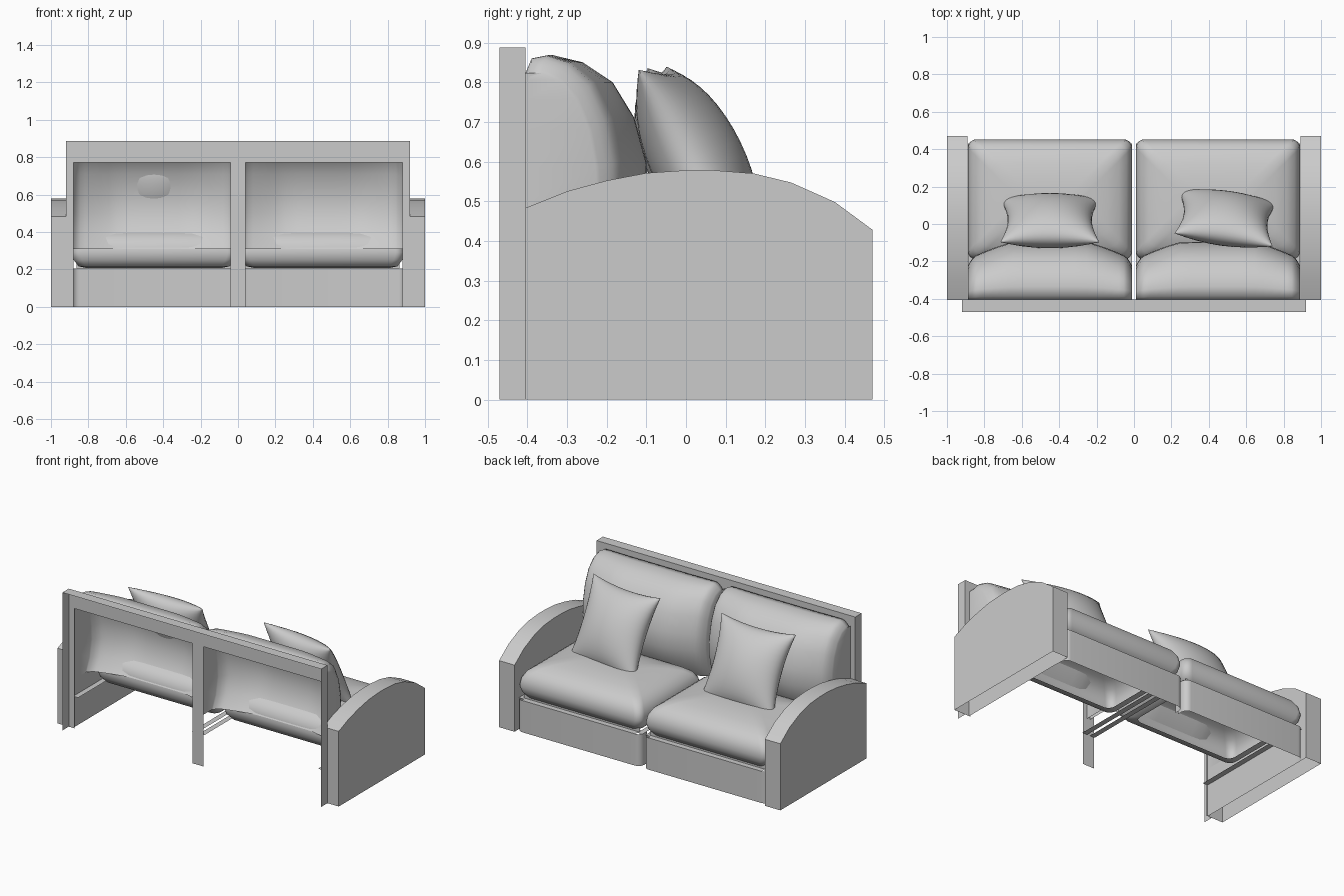
import bpy, bmesh, math
from mathutils import Matrix, Vector

if "Cube" in bpy.data.objects:
    bpy.data.objects.remove(bpy.data.objects["Cube"])

grey = bpy.data.materials.new("sofa grey")
grey.diffuse_color = (0.6, 0.6, 0.6, 1)
grey.use_nodes = True
grey.node_tree.nodes["Principled BSDF"].inputs["Base Color"].default_value = grey.diffuse_color


def make(name, verts, faces, smooth=None):
    """Mesh object with clean normals and optional smooth shading."""
    bm = bmesh.new()
    vs = [bm.verts.new(v) for v in verts]
    for f in faces:
        bm.faces.new([vs[i] for i in f])
    bmesh.ops.remove_doubles(bm, verts=bm.verts, dist=1e-5)
    bmesh.ops.recalc_face_normals(bm, faces=bm.faces)
    me = bpy.data.meshes.new(name)
    bm.to_mesh(me)
    bm.free()
    me.materials.append(grey)
    ob = bpy.data.objects.new(name, me)
    bpy.context.collection.objects.link(ob)
    if smooth:
        bpy.ops.object.select_all(action='DESELECT')
        bpy.context.view_layer.objects.active = ob
        ob.select_set(True)
        bpy.ops.object.shade_smooth_by_angle(angle=math.radians(smooth))
    return ob


def sheet(name, x0, x1, y0, y1, z0, z1):
    """Axis-aligned single-sided panel: one of the three spans is zero."""
    if x0 == x1:
        v = [(x0, y0, z0), (x0, y1, z0), (x0, y1, z1), (x0, y0, z1)]
    else:
        v = [(x0, y0, z0), (x1, y0, z0), (x1, y1, z1), (x0, y1, z1)]
    return make(name, v, [(0, 1, 2, 3)])


def grid(name, rows, smooth):
    """Skin equal-length rows of points."""
    n = len(rows[0])
    f = [(k * n + i, k * n + i + 1, (k + 1) * n + i + 1, (k + 1) * n + i)
         for k in range(len(rows) - 1) for i in range(n - 1)]
    return make(name, [p for r in rows for p in r], f, smooth)


def ring(a0, a1, b0, b1, r, n=6):
    """Rounded rectangle as a list of 2D points."""
    pts = []
    corners = [(a1 - r, b1 - r), (a0 + r, b1 - r), (a0 + r, b0 + r), (a1 - r, b0 + r)]
    for k, (ca, cb) in enumerate(corners):
        for i in range(n + 1):
            t = math.pi / 2 * (k + i / n)
            pts.append((ca + r * math.cos(t), cb + r * math.sin(t)))
    return pts


def loft(name, rings, smooth):
    """Skin rings, leaving the first open and capping the last."""
    n = len(rings[0])
    verts = [p for r in rings for p in r]
    faces = [(k * n + i, k * n + (i + 1) % n, (k + 1) * n + (i + 1) % n, (k + 1) * n + i)
             for k in range(len(rings) - 1) for i in range(n)]
    faces.append(tuple((len(rings) - 1) * n + i for i in range(n)))
    return make(name, verts, faces, smooth)


# arms: arched side profile, extruded, open underneath
arm = [(-.405, 0), (-.405, .483), (-.3, .525), (-.2, .552), (-.1, .571), (0, .578), (.07, .578),
       (.17, .57), (.265, .547), (.375, .498), (.47, .428), (.47, 0)]
for side, s in (("left", -1), ("right", 1)):
    n = len(arm)
    v = [(s * x, y, z) for x in (.89, 1) for y, z in arm]
    f = [tuple(range(n)), tuple(range(n, 2 * n))]
    f += [(i, i + 1, i + 1 + n, i + n) for i in range(n - 1)]
    make(side + "_arm", v, f, 25)

# back frame: a thin front sheet with two openings, with a returned top and sides
sheet("back_top_rail", -.92, .92, -.405, -.405, .77, .887)
sheet("back_top_edge", -.92, .92, -.47, -.405, .887, .887)
sheet("back_centre_post", -.04, .04, -.405, -.405, 0, .77)
for side, s in (("left", -1), ("right", 1)):
    sheet("back_post_" + side, s * .92, s * .88, -.405, -.405, 0, .77)
    sheet("back_side_edge_" + side, s * .92, s * .92, -.47, -.405, 0, .887)

# cushion profiles: seat (inset, z); back (y, z) through its middle
seat = [(.085, .206), (.035, .216), (.01, .25), (0, .29), (.008, .335), (.03, .372),
        (.07, .4), (.13, .42), (.2, .433), (.28, .44)]
back = [(-.405, .822), (-.385, .86), (-.335, .868), (-.26, .85), (-.185, .8), (-.13, .71),
        (-.1, .6), (-.095, .5), (-.13, .39), (-.19, .31)]
columns = [0, .15, .3, .45, .55, .65, .75, .84, .9, .94, .97, .99, 1]
columns = [-u for u in columns[:0:-1]] + columns

for side, s in (("left", -1), ("right", 1)):
    x0, x1 = sorted((s * .01, s * .888))
    xm, half = (x0 + x1) / 2, (x1 - x0) / 2
    rings = []
    for d, z in seat:
        rings.append([(a, b, z) for a, b in ring(x0 + d, x1 - d, -.19 + d, .452 - d, .045)])
    loft("seat_cushion_" + side, rings, 60)

    # back cushion: profile thinned toward both sides, then side walls to the frame
    rows = []
    for y, z in back:
        row = []
        for u in columns:
            a = abs(u)
            e = 1 - .3 * max(0, (a - .42) / .58) ** 1.3 - .12 * max(0, (a - .9) / .1) ** 2
            drop = .045 * max(0, (a - .88) / .12) ** 2 * max(0, min(1, (z - .5) / .3))
            row.append((xm + half * u, -.405 + (y + .405) * e, z - drop))
        rows.append([(x0, -.405, row[0][2])] + row + [(x1, -.405, row[-1][2])])
    grid("back_cushion_" + side, rows, 75)

    # base front panel with rounded ends
    outline = [p for p in ring(x0, x1, 0, .45, .04) if p[1] > .4]
    outline = [(x1, .38)] + outline + [(x0, .38)]
    grid("base_panel_" + side, [[(x, y, z) for x, y in outline] for z in (0, .204)], 40)

    # narrow rails and front lip under the seat
    sheet("base_front_rail_" + side, x0 + .035, x1 - .035, .39, .45, .204, .204)
    sheet("base_front_lip_" + side, x0 + .025, x1 - .025, .415, .415, .204, .23)
    sheet("base_rail_a_" + side, x0, x0 + .035, -.405, .43, .204, .204)
    sheet("base_rail_b_" + side, x1 - .035, x1, -.405, .43, .204, .204)


# throw pillows: two bulged sheets meeting in a pinched seam
def pillow(name, loc, turn, roll):
    n = 20
    verts, faces = [], []
    mat = (Matrix.Translation(loc) @ Matrix.Rotation(math.radians(turn), 4, 'Z')
           @ Matrix.Rotation(math.radians(26), 4, 'X') @ Matrix.Rotation(math.radians(roll), 4, 'Y'))
    for s in (-1, 1):
        base = len(verts)
        for i in range(n + 1):
            for j in range(n + 1):
                u = math.sin(math.pi / 2 * (2 * i / n - 1))
                w = math.sin(math.pi / 2 * (2 * j / n - 1))
                t = .116 * (max(0, 1 - u * u) * max(0, 1 - w * w)) ** .5
                verts.append(mat @ Vector((.265 * u * (1 - .15 * (1 - w * w)), s * t,
                                           .262 * w * (1 - .09 * (1 - u * u)))))
        for i in range(n):
            for j in range(n):
                a = base + i * (n + 1) + j
                faces.append((a, a + 1, a + n + 2, a + n + 1))
    make(name, verts, faces, 70)


pillow("throw_pillow_left", (-.45, .018, .6), 0, 0)
pillow("throw_pillow_right", (.49, .03, .6), -8, 1)
